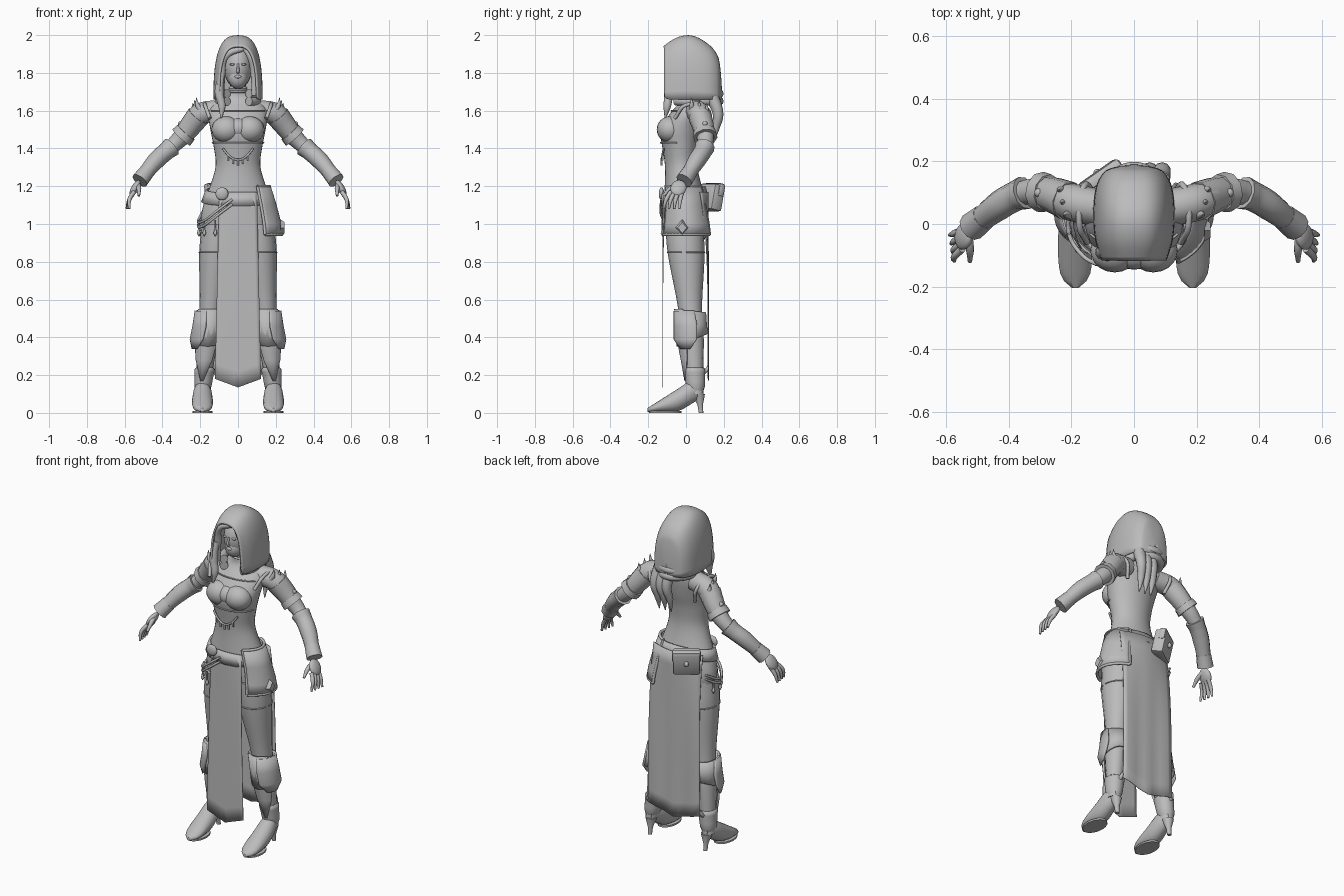
import bpy, bmesh, math
from mathutils import Matrix, Vector, Euler

cube = bpy.data.objects.get("Cube")
if cube:
    bpy.data.objects.remove(cube)

grey = bpy.data.materials.new("plain grey")
grey.use_nodes = True
grey.diffuse_color = (.5, .5, .5, 1)
grey.node_tree.nodes["Principled BSDF"].inputs["Base Color"].default_value = grey.diffuse_color


def finish(name, mesh, mirror=False, smooth=0, thick=0, angle=50):
    """Link a mesh as a named part with its shading and modifiers."""
    part = bpy.data.objects.new(name, mesh)
    bpy.context.collection.objects.link(part)
    mesh.materials.clear()
    mesh.materials.append(grey)
    mesh.shade_smooth()
    mesh.set_sharp_from_angle(angle=math.radians(angle))
    if smooth:
        subdivision = part.modifiers.new("Smooth", "SUBSURF")
        subdivision.levels = subdivision.render_levels = smooth
    if thick:
        solid = part.modifiers.new("Thickness", "SOLIDIFY")
        solid.thickness, solid.offset = thick, 0
    if mirror:
        part.modifiers.new("Mirror", "MIRROR")


def finish_bmesh(name, bm, **options):
    bmesh.ops.recalc_face_normals(bm, faces=bm.faces)
    mesh = bpy.data.meshes.new(name)
    bm.to_mesh(mesh)
    bm.free()
    finish(name, mesh, **options)


def grid(name, rows, closed=False, caps=False, **options):
    """Skin rows of points, optionally closed round and capped."""
    bm = bmesh.new()
    verts = [[bm.verts.new(point) for point in row] for row in rows]
    count = len(rows[0])
    for lower, upper in zip(verts, verts[1:]):
        for i in range(count if closed else count - 1):
            j = (i + 1) % count
            bm.faces.new((lower[i], lower[j], upper[j], upper[i]))
    if caps:
        bm.faces.new(verts[0])
        bm.faces.new(verts[-1])
    finish_bmesh(name, bm, **options)


def arc(x, y, z, rx, ry, start=0, end=360, tilt=0, count=16):
    steps = count if end - start == 360 else count - 1
    angles = [math.radians(start + (end - start) * i / steps) for i in range(count)]
    return [(x + rx * math.cos(a), y + ry * math.sin(a), z + tilt * math.sin(a)) for a in angles]


def loft(name, rings, **options):
    grid(name, [arc(*ring) for ring in rings], closed=True, caps=True, **options)


def shell(name, rings, thick=.012, **options):
    grid(name, [arc(*ring) for ring in rings], thick=thick, **options)


def tubes(name, paths, radius=None, **options):
    """Smooth tapered tubes through points (x, y, z, radius)."""
    curve = bpy.data.curves.new(name, "CURVE")
    curve.dimensions, curve.bevel_depth = "3D", 1
    curve.bevel_resolution, curve.resolution_u, curve.use_fill_caps = 3, 5, True
    for path in paths:
        spline = curve.splines.new("BEZIER")
        spline.bezier_points.add(len(path) - 1)
        for point, place in zip(spline.bezier_points, path):
            point.co, point.radius = place[:3], radius or place[3]
            point.handle_left_type = point.handle_right_type = "AUTO"
    guide = bpy.data.objects.new(name + " path", curve)
    bpy.context.collection.objects.link(guide)
    graph = bpy.context.evaluated_depsgraph_get()
    mesh = bpy.data.meshes.new_from_object(guide.evaluated_get(graph))
    bpy.data.objects.remove(guide)
    finish(name, mesh, **options)


def ball(name, centre, size, turn=(0, 0, 0), **options):
    bm = bmesh.new()
    bmesh.ops.create_uvsphere(bm, u_segments=20, v_segments=12, radius=1)
    rotation = Euler([math.radians(degrees) for degrees in turn])
    bm.transform(Matrix.LocRotScale(Vector(centre), rotation, Vector(size)))
    finish_bmesh(name, bm, **options)


def spaced(first, last, count):
    return [first + (last - first) * i / (count - 1) for i in range(count)]


def blend(stations, key):
    """Smooth value at a key, the first number of each station."""
    points = [Vector(station) for station in stations]
    i = max(k for k in range(len(points) - 1) if k == 0 or points[k][0] <= key)
    a, b = points[i], points[i + 1]
    before, after = points[max(i - 1, 0)], points[min(i + 2, len(points) - 1)]
    span = b[0] - a[0]
    t = (key - a[0]) / span
    leave = (b - before) * (span / (b[0] - before[0]))
    arrive = (after - a) * (span / (after[0] - a[0]))
    return a + t * (leave + t * (3 * (b - a) - 2 * leave - arrive + t * (2 * (a - b) + leave + arrive)))


# Body rules: torso by height, leg by height, arm by distance from the middle
TORSO = [(.9, 0, .18, .1), (1.05, 0, .2, .12), (1.3, -.025, .122, .088), (1.42, -.03, .134, .1),
         (1.5, -.025, .15, .115), (1.6, .015, .16, .09), (1.66, .04, .11, .06), (1.7, .03, .05, .05), (1.8, .02, .05, .05)]
LEG = [(.1, .04), (.2, .045), (.4, .062), (.5, .06), (.6, .068), (.85, .098), (1, .1)]
ARM = [(.1, .05, 1.6, .06), (.2, .07, 1.58, .06), (.28, .1, 1.48, .05),
       (.35, .1, 1.41, .04), (.43, .06, 1.34, .045), (.52, -.01, 1.23, .03)]


def torso(z, grow=0):
    _, y, rx, ry = blend(TORSO, z)
    return 0, y, z, rx + grow, ry + grow


def leg(z, grow=0):
    radius = blend(LEG, z)[1] + grow
    return .2 - z / 10, .06 - .07 * z, z, radius * .92, radius


def arm(x, grow=0):
    x, y, z, radius = blend(ARM, x)
    return x, y, z, radius + grow


def torso_line(z, start, end, grow=.002):
    return arc(*torso(z, grow), start, end)


# Torso, chest and trims
loft("torso", [torso(z) for z in spaced(.9, 1.75, 30)], smooth=1)
ball("chest", (.062, -.085, 1.5), (.078, .07, .07), mirror=True)
ball("chest_middle", (0, -.09, 1.505), (.07, .056, .055))
tubes("collar", [arc(*torso(z), count=24) for z in (1.7, 1.72)], .006)
tubes("bodice_seams", [torso_line(1.43, -170, -10), torso_line(1.6, -150, -30)], .004)
drape = [(t * .08, t * t * .012 - .13, 1.34 + t * t * .06) for t in spaced(-1, 1, 7)]
drops = [[point, Vector(point) - Vector((0, 0, .03))] for point in drape[1:-1]]
tubes("waist_chain", [drape] + drops, .0055)

# Head, face and hair
ball("head", (0, .005, 1.83), (.075, .095, .115))
ball("jaw", (0, -.035, 1.775), (.052, .053, .06))
tubes("nose", [[(0, -.088, 1.85, .005), (0, -.098, 1.81, .008), (0, -.09, 1.8, .007)]])
ball("eyes", (.03, -.082, 1.845), (.014, .008, .006), mirror=True)
ball("lips", (0, -.086, 1.78), (.018, .007, .009))
tubes("hair_fringe", [[(x, -.08, 1.93, .014), (side * .065, -.085, 1.89, .02), (side * .085, -.07, 1.8, .02), (side * .085, -.07, 1.68, .014)]
                      for x, side in ((.03, -1), (.035, 1))])
tubes("hair_lock", [[(-.085, -.08, 1.8, .015), (-.1, -.09, 1.7, .025), (-.085, -.1, 1.62, .02), (-.09, -.11, 1.56, .004)]])

# Hood, swept front to back as arches, with its draped cowl
HOOD = [(-.115, .1, 1.94), (-.05, .12, 1.983), (.03, .126, 1.995), (.115, .118, 1.95),
        (.165, .092, 1.89), (.18, .05, 1.8), (.186, .004, 1.7)]


def arch(y):
    _, half, top = blend(HOOD, y)
    points = arc(0, 0, 0, 1, 1, 0, 180, count=19)
    return [(math.copysign(abs(c) ** .7, c) * half, y, 1.66 + (top - 1.66) * max(s, 0) ** .75) for c, s, _ in points]


grid("hood", [arch(y) for y in spaced(-.115, .165, 12) + spaced(.17, .186, 5)], smooth=1, thick=.01)
tubes("cowl", [arc(0, .05, z, .1, .125, -55, 235) for z in (1.69, 1.65)], .024)
tubes("cowl_tails", [[(x, .14, 1.67, .035), (x + .01, .17, 1.58, .028), (x, .155, 1.5, .02), (x, .14, 1.42, .003)]
                     for x in (0, .04, .08)])

# Arms with armour bands that follow them
tubes("arms", [ARM], mirror=True)
tubes("upper_arm_guards", [[arm(x, .004) for x in (.21, .25, .29)], [arm(.275, .01), arm(.3, .018)]], mirror=True)
ball("arm_studs", (.305, .1, 1.53), (.014, .014, .014), mirror=True)
tubes("bracers", [[arm(.35, .014), arm(.38, .006), arm(.43, .002), arm(.5, .004)],
                  [arm(.48, .004), arm(.52, .016)]], mirror=True)


def feather(i):
    side, back, drop = .195 + i / 100, .03 + i / 25, i / 70
    return [(side, back, 1.6 - drop, .018), (side + .02, back, 1.63 - drop, .012), (side + .025, back, 1.67 - drop, .001)]


tubes("shoulder_feathers", [feather(i) for i in range(3)], mirror=True)
tubes("shoulder_straps", [[(.15, -.06, 1.56), (.175, 0, 1.63), (.16, .12, 1.6), (.13, .1, 1.5)]], .01, mirror=True)

# Hands
ball("palms", (.545, -.04, 1.19), (.02, .042, .048), (-20, -30, 0), mirror=True)
tubes("fingers", [[(.55, -.02 - i / 50, 1.17, .012), (.575, -.03 - i / 40, 1.13, .011),
                   (.59 - i / 200, -.035 - i / 36, 1.08, .006)] for i in range(4)], mirror=True)
tubes("thumbs", [[(.53, -.04, 1.21, .014), (.525, -.08, 1.19, .013), (.525, -.12, 1.15, .007)]], mirror=True)


# Legs, stocking tops and greaves
def leg_plate(name, centre, stations):
    shell(name, [(*leg(z, grow), centre - spread, centre + spread) for z, grow, spread in stations], mirror=True)


loft("legs", [leg(z) for z in spaced(.1, 1, 30)], mirror=True)
tubes("stocking_tops", [arc(*leg(.85), count=24)], .004, mirror=True)
shell("knee_cuffs", [(*leg(z, .016), 0, 360, tilt) for z, tilt in ((.54, -.008), (.46, .01), (.385, .033))],
      closed=True, mirror=True)
leg_plate("cuff_wings", -30, [(.54, .022, 45), (.46, .028, 50), (.39, .035, 45), (.34, .024, 20)])
leg_plate("shin_plates", -80, [(.55, .015, 50), (.4, .015, 60), (.28, .01, 45), (.17, .008, 5)])

# Heeled boots: shafts, feet swept along y, soles and heels
FOOT = [(-.205, .015, .01, .01), (-.17, .025, .045, .022), (-.05, .065, .055, .058), (.03, .11, .045, .062), (.09, .13, .02, .04)]


def foot_ring(y):
    _, z, rx, rz = blend(FOOT, y)
    return [(x, y, height) for x, height, _ in arc(.188, z, 0, rx, rz)]


loft("boot_shafts", [leg(.1, .01), leg(.17, .01), leg(.22, .012), leg(.245, .018)], smooth=1, mirror=True)
grid("feet", [foot_ring(y) for y in spaced(-.205, .09, 14)], closed=True, caps=True, mirror=True)
loft("soles", [(.188, -.11, z, .054, .085) for z in (0, .01)], mirror=True)
loft("heels", [(.186, .08 - z / 8, z, r, r) for z, r in ((0, .012), (.04, .014), (.1, .033))], mirror=True)
tubes("boot_spurs", [[(.18, .08, .21, .018), (.18, .11, .23, .01), (.18, .115, .255, .001)]], mirror=True)


# Cloth panels with pointed hems, curved round the hips at the top
def panel(name, y, bend, top_half, low_half, hem, ripple):
    levels = []
    for t in spaced(0, 1, 13):
        half = top_half + (low_half - top_half) * t
        levels.append([(half * s, y + bend * s * s * (1 - t) ** 4 + ripple * t * math.cos(9 * s),
                        1.17 + (hem + abs(s) * .045 - 1.17) * t) for s in spaced(-1, 1, 13)])
    grid(name, levels, thick=.003)


panel("front_cloth", -.123, .015, .1, .122, .135, 0)
panel("back_cloth", .118, -.045, .165, .175, .17, .003)

# Belt, buckle and hanging cords
shell("belt", [(*torso(z, .006), 0, 360, .02) for z in (1.115, 1.18)], closed=True)
ball("buckle", (-.085, -.13, 1.16), (.034, .014, .034))
tubes("hip_cords", [[(-.03, -.13, 1.13 - sag), (-.11, -.13, 1.07 - sag), (-.175, -.09, 1.02 - sag),
                     (-.21, -.02, 1.01 - sag), (-.19, .08, 1.06 - sag)] for sag in (0, .025)], .007)
tubes("cord_tassels", [[(x, y, 1.02, .004), (x, y, .97, .005), (x, y, .95, .01), (x, y, .935, .002)]
                       for x, y, _ in arc(0, -.01, 0, .21, .14, 165, 235, count=4)])

# Armoured hip plate on the left side, with rim and diamond
plate = [(*torso(z, grow), -52, 55) for z, grow in ((1.2, .015), (1.1, .01), (1, .025), (.945, .044))]
shell("hip_plate", plate)
edges = [arc(*ring) for ring in plate]
tubes("hip_plate_rim", [[row[0] for row in edges], [row[-1] for row in edges], edges[0], edges[-1]], .008)
grid("hip_diamond", [[(x, y, z) for y, z, _ in arc(-.02, .98, 0, r * .8, r, count=4)]
                     for x, r in ((.225, .045), (.245, .03))], closed=True, caps=True, angle=20)


# Pouch on the rear right hip
def block(name, centre, size):
    bm = bmesh.new()
    bmesh.ops.create_cube(bm, size=1)
    bm.transform(Matrix.Diagonal((*size, 1)))
    bmesh.ops.bevel(bm, geom=bm.edges[:], offset=.012, segments=2, affect="EDGES", profile=.5)
    turn = Euler((math.radians(-12), 0, math.radians(35)))
    bm.transform(Matrix.LocRotScale(Vector(centre), turn, None))
    finish_bmesh(name, bm, angle=30)


block("pouch", (-.095, .13, 1.14), (.15, .07, .14))
block("pouch_flap", (-.105, .146, 1.18), (.16, .04, .07))
ball("pouch_clasp", (-.117, .163, 1.14), (.013, .013, .016))
